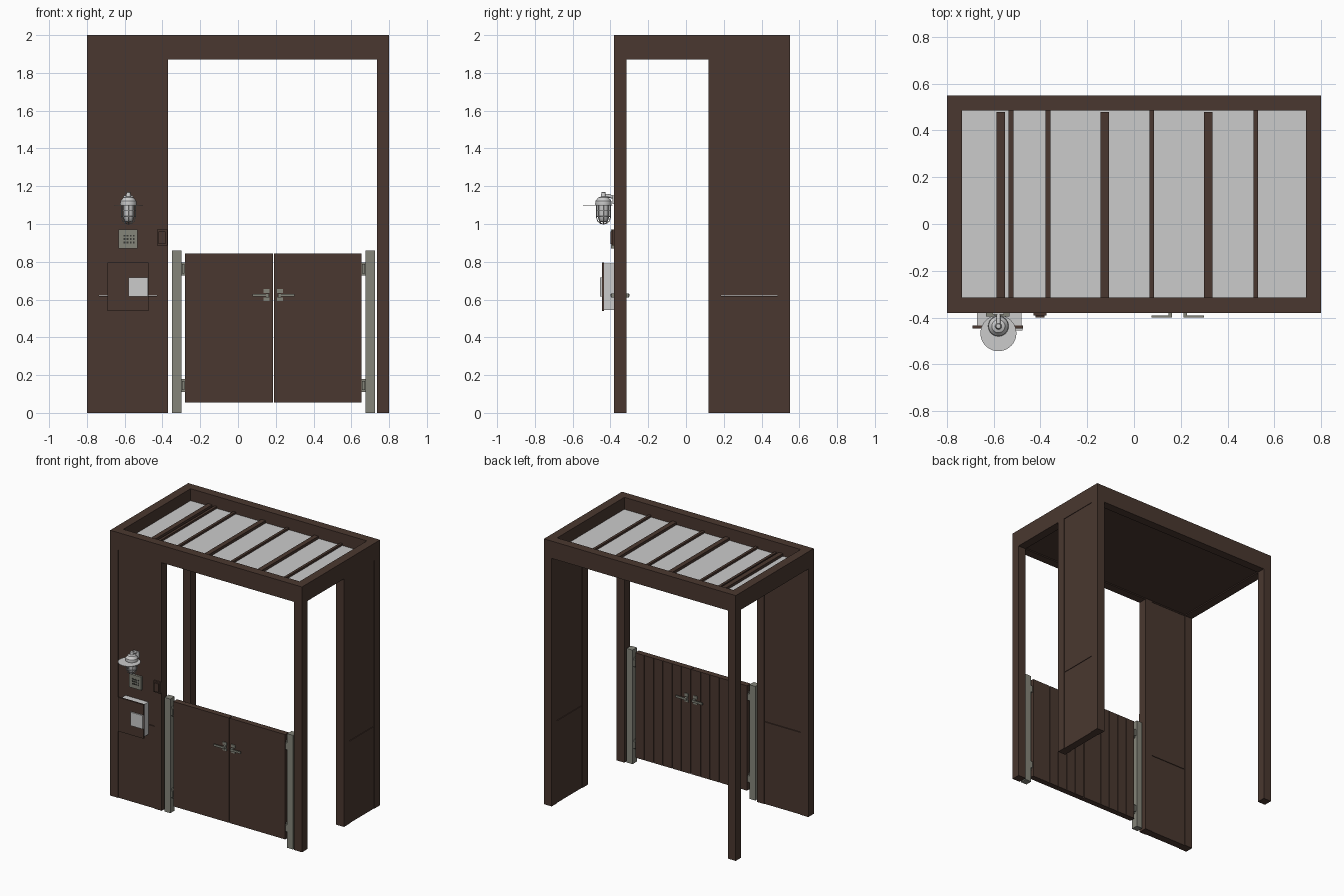
import bpy, bmesh, math
from mathutils import Vector

cube = bpy.data.objects.get("Cube")
if cube:
    bpy.data.objects.remove(cube, do_unlink=True)


def material(name, r, g, b):
    m = bpy.data.materials.new(name)
    m.use_nodes = True
    m.diffuse_color = (r, g, b, 1)
    m.node_tree.nodes["Principled BSDF"].inputs["Base Color"].default_value = (r, g, b, 1)
    return m


BROWN = material("dark brown", 0.068, 0.039, 0.029)
METAL = material("warm grey metal", 0.235, 0.235, 0.195)
LIGHT = material("light grey", 0.6, 0.6, 0.6)
DARK = material("charcoal", 0.04, 0.04, 0.035)


def finish(name, bm, mat, smooth=False):
    bmesh.ops.recalc_face_normals(bm, faces=bm.faces)
    me = bpy.data.meshes.new(name)
    bm.to_mesh(me)
    bm.free()
    me.materials.append(mat)
    ob = bpy.data.objects.new(name, me)
    bpy.context.collection.objects.link(ob)
    if smooth:
        bpy.ops.object.select_all(action='DESELECT')
        ob.select_set(True)
        bpy.context.view_layer.objects.active = ob
        bpy.ops.object.shade_smooth_by_angle(angle=math.radians(35))
    return ob


def box(name, x, y, z, mat=BROWN):
    """Box from (min, max) pairs."""
    bm = bmesh.new()
    bmesh.ops.create_cube(bm, size=1)
    for v in bm.verts:
        v.co = [(lo + hi) / 2 + c * (hi - lo) for c, (lo, hi) in zip(v.co, (x, y, z))]
    return finish(name, bm, mat)


def lathe(name, profile, centre, mat, steps=24):
    """Spin (radius, z) points round a vertical axis."""
    bm = bmesh.new()
    vs = [bm.verts.new((r, 0, z)) for r, z in profile]
    es = [bm.edges.new(p) for p in zip(vs, vs[1:])]
    bmesh.ops.spin(bm, geom=vs + es, axis=(0, 0, 1), cent=(0, 0, 0),
                   angle=math.tau, steps=steps, use_merge=True)
    bmesh.ops.remove_doubles(bm, verts=bm.verts, dist=1e-5)
    bmesh.ops.translate(bm, verts=bm.verts, vec=(*centre, 0))
    return finish(name, bm, mat, True)


def tube(name, points, radius, mat, cyclic=False):
    cu = bpy.data.curves.new(name, 'CURVE')
    cu.dimensions = '3D'
    cu.bevel_depth = radius
    cu.bevel_resolution = 2
    cu.use_fill_caps = True
    sp = cu.splines.new('POLY')
    sp.points.add(len(points) - 1)
    for p, co in zip(sp.points, points):
        p.co = (*co, 1)
    sp.use_cyclic_u = cyclic
    cu.materials.append(mat)
    ob = bpy.data.objects.new(name, cu)
    bpy.context.collection.objects.link(ob)
    return ob


# Main frame
W, FRONT, BACK, T, BEAM = 0.8, -0.38, 0.55, 0.065, 1.87
F_IN, B_IN, W_IN = FRONT + T, BACK - T, W - T
fy, by, top = (FRONT, F_IN), (B_IN, BACK), (BEAM, 2)
left_x, right_x = (W_IN, W), (-W, -W_IN)
box("front_beam", (-W, W), fy, top)
box("back_beam", (-W, W), by, top)
box("left_beam", left_x, (F_IN, B_IN), top)
box("right_beam", right_x, (F_IN, B_IN), top)
leg = (0, BEAM)
box("front_left_post", left_x, fy, leg)
box("back_left_post", left_x, by, leg)
box("back_right_post", right_x, by, leg)
box("front_right_post", right_x, fy, leg)
box("front_wall_inner_post", (-0.43, -0.37), fy, leg)
box("side_wall_inner_post", left_x, (0.12, 0.12 + T), leg)

# Wall infill, slightly recessed, split by a horizontal seam
R, SEAM = 0.004, 0.62
for part, z in (("lower", (0, SEAM - 0.002)), ("upper", (SEAM + 0.002, BEAM))):
    box("front_wall_%s_panel" % part, (-W_IN, -0.43), (FRONT + R, F_IN - R), z)
    box("side_wall_%s_panel" % part, (W_IN + R, W - R), (0.12 + T, B_IN), z)

# Roof: ceiling, pale sheet and ribs
inside = (-W_IN, W_IN)
box("ceiling", inside, (F_IN, B_IN), (1.878, 1.895))
box("roof_sheet", inside, (F_IN, B_IN), (1.896, 1.91), LIGHT)
for x in (-0.57, -0.125, 0.317):
    box("roof_wide_rib", (x - 0.018, x + 0.018), (F_IN, 0.48), (1.9, 1.93))
for x in (-0.526, -0.368, 0.076, 0.521):
    box("roof_narrow_rib", (x - 0.01, x + 0.01), (F_IN, B_IN), (1.9, 1.925))

# Double gate, each half mirrored about its middle line
MID, PLANKS = 0.1875, 6
gz = (0.055, 0.845)
for side, s in (("left", 1), ("right", -1)):
    def gx(a, b):
        return tuple(sorted((MID + s * a, MID + s * b)))
    box(side + "_gate_leaf", gx(0.003, 0.467), (-0.372, -0.335), gz)
    step = 0.464 / PLANKS
    for i in range(PLANKS):
        a = 0.003 + i * step
        box(side + "_gate_plank", gx(a + 0.002, a + step - 0.002), (-0.336, -0.328), gz)
    box(side + "_gate_post", gx(0.487, 0.537), (-0.378, -0.326), (0, 0.86), METAL)
    for z in (0.145, 0.762):
        box(side + "_gate_hinge", gx(0.463, 0.49), (-0.365, -0.345), (z - 0.035, z + 0.035), METAL)
        box(side + "_hinge_knuckle", gx(0.47, 0.484), (-0.376, -0.33), (z - 0.025, z + 0.025), METAL)
    # Lever handles on both faces
    for face, y0, d in (("outer", -0.372, -1), ("inner", -0.328, 1)):
        def hy(a, b):
            return tuple(sorted((y0 + d * a, y0 + d * b)))
        box(side + "_%s_lock_plate" % face, gx(0.02, 0.052), hy(0, 0.006), (0.592, 0.611), METAL)
        box(side + "_%s_lever_plate" % face, gx(0.02, 0.052), hy(0, 0.006), (0.634, 0.655), METAL)
        box(side + "_%s_lever_stub" % face, gx(0.024, 0.04), hy(0, 0.026), (0.612, 0.632), METAL)
        box(side + "_%s_lever" % face, gx(0.024, 0.112), hy(0.02, 0.028), (0.615, 0.63), METAL)

# Equipment box with cover and label
box("equipment_box", (-0.672, -0.482), (-0.435, FRONT), (0.546, 0.79), LIGHT)
box("equipment_box_cover", (-0.69, -0.475), (-0.446, -0.434), (0.54, 0.796))
box("equipment_box_label", (-0.58, -0.476), (-0.455, -0.446), (0.615, 0.717), LIGHT)

# Entry plate with dark buttons
box("entry_plate", (-0.632, -0.532), (-0.396, FRONT), (0.87, 0.97), METAL)
for row in range(3):
    for col in range(4):
        x, z = -0.605 + col * 0.016, 0.898 + row * 0.018
        box("entry_button", (x, x + 0.01), (-0.399, -0.395), (z, z + 0.009), DARK)

# Small switch on the wall edge
box("switch_box", (-0.43, -0.374), (-0.392, FRONT), (0.885, 0.97))
box("switch_rocker", (-0.421, -0.383), (-0.4, -0.39), (0.895, 0.96))

# Caged wall lamp
C = (-0.58, -0.437)
lathe("lamp_glass", [(0, 1.008), (0.016, 1.012), (0.027, 1.025), (0.031, 1.045), (0.031, 1.1)], C, LIGHT)
lathe("lamp_cap", [(0, 1.098), (0.042, 1.098), (0.044, 1.105), (0.042, 1.122), (0.033, 1.132),
                   (0.028, 1.14), (0.014, 1.145), (0.01, 1.168), (0, 1.17)], C, LIGHT)
lathe("lamp_shade_disc", [(0, 1.098), (0.077, 1.098), (0.077, 1.101), (0, 1.101)],
      (C[0], -0.467), LIGHT, 40)


def on_ring(r, a, z):
    return (C[0] + r * math.cos(a), C[1] + r * math.sin(a), z)


for i in range(8):
    a = math.tau * i / 8
    tube("lamp_cage_bar", [on_ring(r, a, z) for r, z in
         ((0.037, 1.1), (0.037, 1.035), (0.03, 1.014), (0.016, 1.003), (0, 1.0))], 0.0022, LIGHT)
for z in (1.04, 1.07):
    tube("lamp_cage_ring", [on_ring(0.037, math.tau * i / 24, z) for i in range(24)],
         0.0022, LIGHT, True)
tube("lamp_arm", [(C[0], C[1], 1.15), (C[0], C[1] + 0.025, 1.15), (C[0], FRONT, 1.14)], 0.009, LIGHT)
box("lamp_wall_plate", (-0.605, -0.555), (-0.388, FRONT), (1.105, 1.15), LIGHT)
